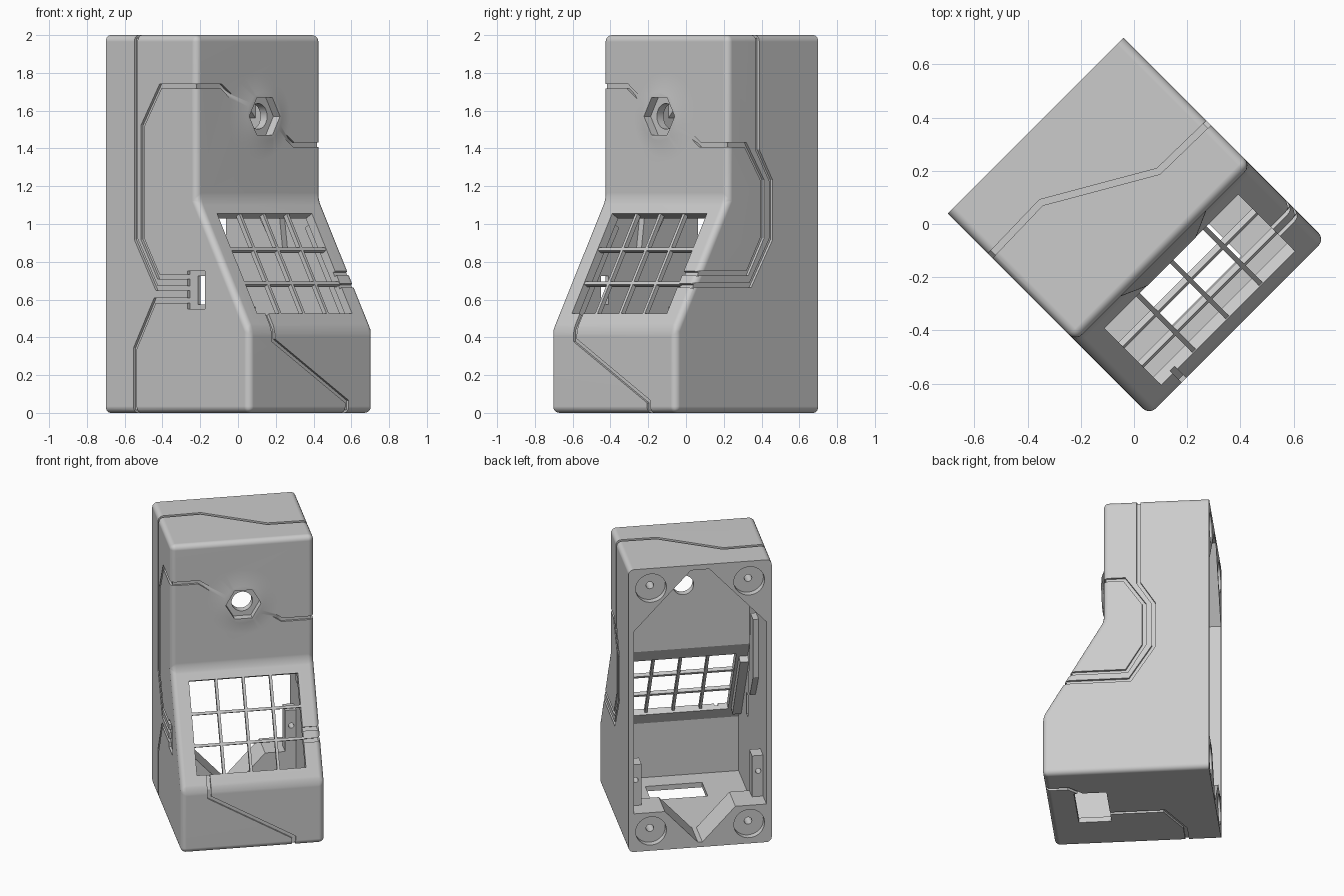
import bpy, bmesh, math
from mathutils import Vector

if "Cube" in bpy.data.objects:
    bpy.data.objects.remove(bpy.data.objects["Cube"])

grey = bpy.data.materials.new("warm_grey_plastic")
grey.use_nodes = True
COLOR = (0.6, 0.6, 0.6, 1)
grey.diffuse_color = COLOR
grey.node_tree.nodes["Principled BSDF"].inputs["Base Color"].default_value = COLOR

HW, BACK, FRONT, UPPER = 0.467, 0.523, -0.548, -0.156   # half width and depth stations
LOW_Z, HIGH_Z = 0.44, 1.13                              # ends of the sloped panel
WALL = 0.035
IN = HW - WALL
SLOPE_N = Vector((0, LOW_Z - HIGH_Z, UPPER - FRONT)).normalized()
SLOPE_UP = Vector((0, UPPER - FRONT, HIGH_Z - LOW_Z)).normalized()
parts = []


def new_object(name, bm):
    bmesh.ops.recalc_face_normals(bm, faces=bm.faces)
    mesh = bpy.data.meshes.new(name)
    bm.to_mesh(mesh)
    bm.free()
    mesh.materials.append(grey)
    obj = bpy.data.objects.new(name, mesh)
    bpy.context.collection.objects.link(obj)
    return obj


def prism(name, outline, shift):
    """Extrude a closed outline of 3D points by a vector."""
    bm = bmesh.new()
    face = bm.faces.new([bm.verts.new(p) for p in outline])
    ext = bmesh.ops.extrude_face_region(bm, geom=[face])
    verts = [g for g in ext["geom"] if isinstance(g, bmesh.types.BMVert)]
    bmesh.ops.translate(bm, verts=verts, vec=shift)
    return new_object(name, bm)


def side_prism(name, outline, x0, x1):
    return prism(name, [(x0, y, z) for y, z in outline], (x1 - x0, 0, 0))


def back_prism(name, outline, y0, y1):
    return prism(name, [(x, y0, z) for x, z in outline], (0, y1 - y0, 0))


def box(name, x0, x1, y0, y1, z0, z1):
    return side_prism(name, [(y0, z0), (y1, z0), (y1, z1), (y0, z1)], x0, x1)


def disc(name, x, z, y0, y1, r0, r1=None, sides=48):
    """Round or polygonal part along y, radius r0 at y0 and r1 at y1."""
    r1 = r0 if r1 is None else r1
    bm = bmesh.new()
    rings = []
    for y, r in ((y0, r0), (y1, r1)):
        angles = [math.tau * i / sides for i in range(sides)]
        rings.append([bm.verts.new((x + r * math.cos(a), y, z + r * math.sin(a))) for a in angles])
    for i in range(sides):
        j = (i + 1) % sides
        bm.faces.new((rings[0][i], rings[0][j], rings[1][j], rings[1][i]))
    bm.faces.new(rings[0])
    bm.faces.new(rings[1])
    return new_object(name, bm)


def combine(target, tool, operation="DIFFERENCE"):
    mod = target.modifiers.new("boolean", "BOOLEAN")
    mod.operation, mod.object, mod.solver = operation, tool, "EXACT"
    bpy.context.view_layer.objects.active = target
    bpy.ops.object.modifier_apply(modifier=mod.name)
    bpy.data.objects.remove(tool)


def groove(target, points, normal, width=0.024, depth=0.016):
    """Cut a mitred channel along a path lying on a flat face."""
    pts, n = [Vector(p) for p in points], Vector(normal).normalized()
    dirs = [(b - a).normalized() for a, b in zip(pts, pts[1:])]
    bm = bmesh.new()
    rows = []
    for i, p in enumerate(pts):
        s0 = n.cross(dirs[max(i - 1, 0)])
        s1 = n.cross(dirs[min(i, len(dirs) - 1)])
        m = (s0 + s1).normalized()
        m *= width / 2 / m.dot(s0)
        corners = (p + m + n * 0.03, p - m + n * 0.03, p - m - n * depth, p + m - n * depth)
        rows.append([bm.verts.new(c) for c in corners])
    for a, b in zip(rows, rows[1:]):
        for i in range(4):
            j = (i + 1) % 4
            bm.faces.new((a[i], a[j], b[j], b[i]))
    bm.faces.new(rows[0])
    bm.faces.new(rows[-1])
    combine(target, new_object("groove_cutter", bm))


def slope(x, z):
    """Point on the sloped panel at height z."""
    return Vector((x, UPPER + (FRONT - UPPER) * (HIGH_Z - z) / (HIGH_Z - LOW_Z), z))


# Outer shell with rounded edges everywhere except at the open back
shell = side_prism("case_shell", [(BACK, 0), (FRONT, 0), (FRONT, LOW_Z), (UPPER, HIGH_Z),
                                  (UPPER, 2), (BACK, 2)], -HW, HW)
bm = bmesh.new()
bm.from_mesh(shell.data)
edges = [e for e in bm.edges if not all(v.co.y > BACK - 0.01 for v in e.verts)]
bmesh.ops.bevel(bm, geom=edges, offset=0.035, segments=5, profile=0.5, affect="EDGES")
bm.to_mesh(shell.data)
bm.free()

# Hollow inside
combine(shell, side_prism("cavity", [(0.6, WALL), (-0.505, WALL), (-0.505, 0.42), (-0.1, 1.12),
                                     (-0.1, 2 - WALL), (0.6, 2 - WALL)], -IN, IN))

# Sloped window, floor opening and side slot
lo, hi = slope(0, 0.525), slope(0, 1.055)
WIN = 0.355
ring = [lo + SLOPE_N * 0.05, hi + SLOPE_N * 0.05, hi - SLOPE_N * 0.11, lo - SLOPE_N * 0.11]
combine(shell, side_prism("window_cutter", [(p.y, p.z) for p in ring], -WIN, WIN))
combine(shell, box("floor_cutter", -0.17, 0.2, -0.37, -0.16, -0.1, 0.1))
combine(shell, box("slot_recess_cutter", -HW - 0.1, -HW + 0.016, -0.22, -0.09, 0.55, 0.75))
combine(shell, box("slot_cutter", -HW - 0.1, -HW + 0.1, -0.205, -0.15, 0.575, 0.725))

# Circuit grooves on the right-hand wall (-x)
for path in ([(0.297, 2.02), (0.297, 0.92), (0.141, 0.66), (-0.1, 0.66)],
             [(-0.18, 1.73), (0.113, 1.73), (0.247, 1.52), (0.247, 0.92), (0.127, 0.72), (-0.1, 0.72)],
             [(-0.1, 0.595), (0.155, 0.595), (0.304, 0.34), (0.304, -0.02)]):
    groove(shell, [(-HW, y, z) for y, z in path], (-1, 0, 0))

# Circuit grooves on the left-hand wall (+x)
for path in ([(0.07, 2.02), (0.07, 1.39), (0.169, 1.23), (0.169, 0.92), (0.014, 0.675), (-0.45, 0.675)],
             [(-0.18, 1.42), (-0.022, 1.42), (0.106, 1.23), (0.106, 0.93), (-0.007, 0.74), (-0.42, 0.74)]):
    groove(shell, [(HW, y, z) for y, z in path], (1, 0, 0))

# Grooves on the top, front, sloped panel and underside
groove(shell, [(-0.49, 0.297, 2), (-0.19, 0.304, 2), (0.205, 0.075, 2), (0.49, 0.07, 2)], (0, 0, 1))
for path in ([(-0.49, 1.73), (-0.283, 1.73), (-0.2, 1.67)], [(0.49, 1.42), (0.26, 1.42), (0.19, 1.47)]):
    groove(shell, [(x, UPPER, z) for x, z in path], (0, -1, 0))
groove(shell, [(x, FRONT, z) for x, z in ((-0.283, 0.46), (-0.283, 0.385), (0.268, 0.06), (0.268, -0.02))],
       (0, -1, 0))
groove(shell, [slope(-0.283, 0.54), slope(-0.283, 0.425)], SLOPE_N)
for z in (0.675, 0.74):
    groove(shell, [slope(0.49, z), slope(0.34, z)], SLOPE_N)
for path in ([(0.268, -0.57), (0.268, -0.4), (0.18, -0.31)],
             [(-0.07, -0.18), (-0.07, 0.19), (-0.3, 0.304), (-0.49, 0.304)]):
    groove(shell, [(x, y, 0) for x, y in path], (0, 0, -1))

# Raised conical boss with hexagonal socket and through hole
BZ = 1.57
combine(shell, disc("boss", 0, BZ, -0.14, -0.2, 0.265, 0.13, 64), "UNION")
combine(shell, disc("hex_cutter", 0, BZ, -0.3, -0.15, 0.115, sides=6))
combine(shell, disc("hole_cutter", 0, BZ, -0.3, 0.0, 0.068, sides=40))
parts.append(shell)

# Grid bars across the window
def bar(name, a, b, across):
    s = across * 0.009
    outline = [p - SLOPE_N * d for p, d in ((a - s, 0.004), (a + s, 0.004), (a + s, 0.03), (a - s, 0.03))]
    return prism(name, outline, b - a)

for x in (-WIN / 2, 0, WIN / 2):
    off = Vector((x, 0, 0))
    parts.append(bar("window_bar_upright", lo + off - SLOPE_UP * 0.01, hi + off + SLOPE_UP * 0.01, Vector((1, 0, 0))))
for z in (0.69, 0.87):
    parts.append(bar("window_bar_cross", slope(-WIN - 0.01, z), slope(WIN + 0.01, z), SLOPE_UP))

# Corner posts with round recesses and screw holes, and inner brackets on both sides
for s, side in ((1, "left"), (-1, "right")):
    e = IN + 0.01
    outlines = {"lower": ([(e, 0.02), (e, 0.27), (0.23, 0.27), (0.01, 0.03), (0.01, 0.02)], 0.14),
                "upper": ([(e, 1.55), (e, 1.98), (0.06, 1.98), (0.06, 1.965)], 1.86)}
    for level, (outline, z) in outlines.items():
        post = back_prism(f"{level}_{side}_post", [(s * x, h) for x, h in outline], BACK, 0.3)
        combine(post, disc("recess_cutter", s * 0.32, z, BACK + 0.1, BACK - 0.045, 0.1))
        combine(post, disc("screw_cutter", s * 0.32, z, BACK + 0.1, BACK - 0.15, 0.025, sides=20))
        parts.append(post)
    x0, x1 = sorted((s * 0.36, s * e))
    block = box(f"{side}_mount_block", x0, x1, 0.3, 0.4, 0.25, 0.56)
    combine(block, disc("mount_cutter", s * 0.4, 0.45, 0.2, 0.5, 0.018, sides=20))
    parts.append(block)
    x0, x1 = sorted((s * 0.395, s * e))
    parts.append(side_prism(f"{side}_inner_plate", [(0.06, 0.86), (0.12, 0.86), (0.24, 1.04),
                                                    (0.24, 1.45), (0.14, 1.45)], x0, x1))
    x0, x1 = sorted((s * 0.375, s * e))
    a, b = slope(0, 0.53), slope(0, 1.03)
    rail = [p - SLOPE_N * d for p, d in ((a, 0.03), (b, 0.03), (b, 0.1), (a, 0.1))]
    parts.append(side_prism(f"{side}_screen_rail", [(p.y, p.z) for p in rail], x0, x1))

# Turn the whole case onto its diagonal and shade it
for obj in parts:
    obj.rotation_euler.z = math.radians(45)
bpy.ops.object.select_all(action="DESELECT")
shell.select_set(True)
bpy.context.view_layer.objects.active = shell
bpy.ops.object.shade_smooth_by_angle(angle=math.radians(25))
weighted = shell.modifiers.new("weighted_normals", "WEIGHTED_NORMAL")
weighted.keep_sharp = True
